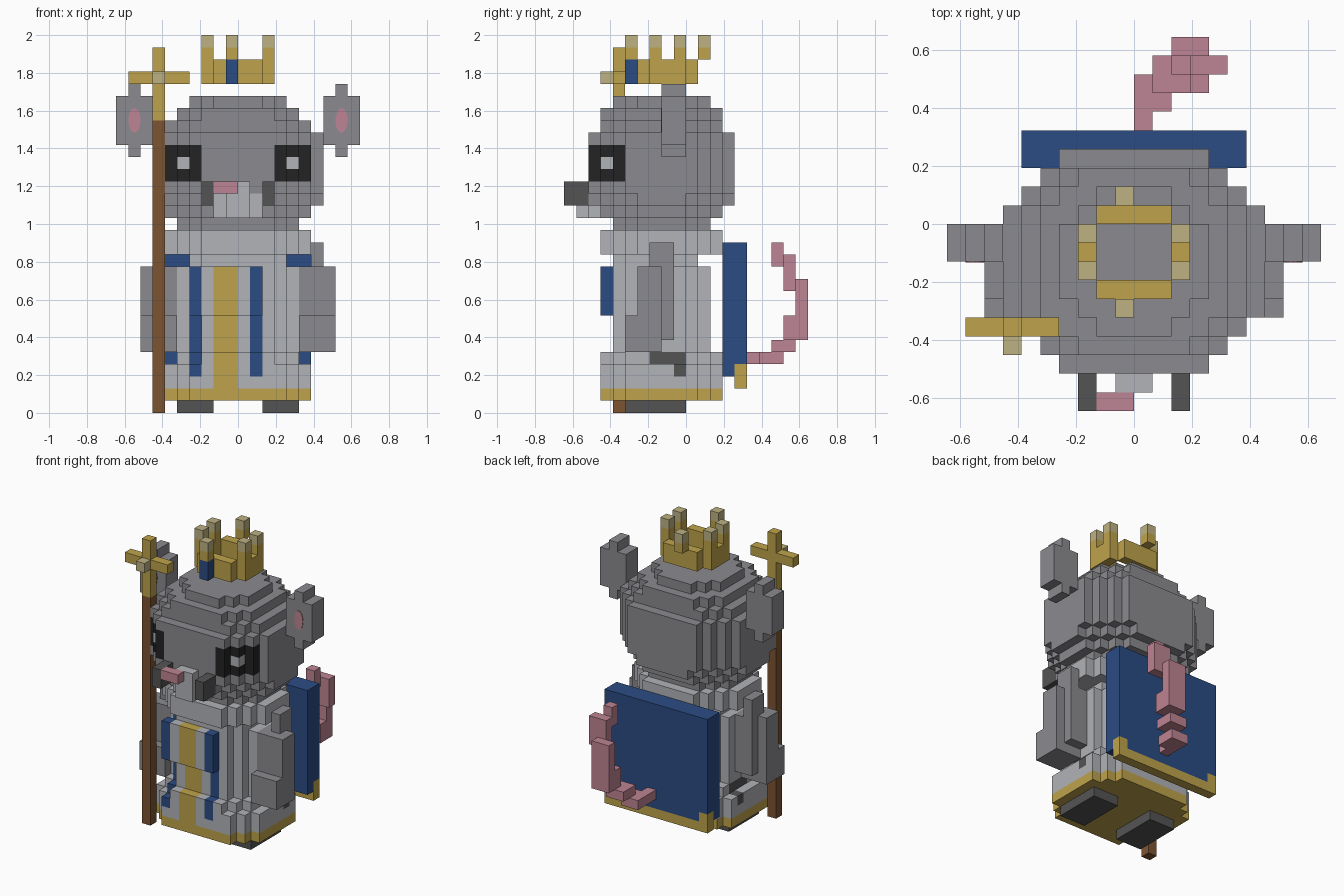
import bpy, bmesh
from mathutils import Vector, Matrix

cube = bpy.data.objects.get("Cube")
if cube:
    bpy.data.objects.remove(cube, do_unlink=True)

V = 2 / 31  # edge of one block


def lin(c):
    c /= 255
    return c / 12.92 if c < 0.04045 else ((c + 0.055) / 1.055) ** 2.4


COLOURS = {
    "grey fur": (139, 138, 143), "pale cloth": (178, 179, 184),
    "royal blue": (43, 76, 132), "gold": (191, 163, 76),
    "pale gold": (190, 178, 130), "pink skin": (190, 132, 147),
    "dark grey": (84, 84, 85), "black": (35, 35, 35), "brown wood": (125, 84, 48),
}
MATS = {}
for name, rgb in COLOURS.items():
    m = bpy.data.materials.new(name)
    m.use_nodes = True
    col = (*[lin(c) for c in rgb], 1)
    m.diffuse_color = col
    bsdf = m.node_tree.nodes["Principled BSDF"]
    bsdf.inputs["Base Color"].default_value = col
    bsdf.inputs["Roughness"].default_value = 0.8
    MATS[name] = m
NAMES = list(MATS)

grid = {}  # block position -> (part, colour)


def box(part, colour, x, y, z, mirror=False):
    """Fill a range of blocks, on both sides if mirrored."""
    for i in range(*x):
        for j in range(*y):
            for k in range(*z):
                grid[i, j, k] = (part, colour)
                if mirror:
                    grid[-1 - i, j, k] = (part, colour)


def slab(part, colour, half, y, z, cut):
    """Layer centred on x = 0 with stepped corners."""
    for i in range(-half, half):
        for j in range(*y):
            if min(i + half, half - 1 - i) + min(j - y[0], y[1] - 1 - j) >= cut:
                box(part, colour, (i, i + 1), (j, j + 1), z)


def paint(colour, x, y, z, mirror=False):
    """Recolour blocks that already exist."""
    for i in range(*x):
        for j in range(*y):
            for k in range(*z):
                for p in [(i, j, k)] + ([(-1 - i, j, k)] if mirror else []):
                    if p in grid:
                        grid[p] = (grid[p][0], colour)


# robe: gold hem, flared skirt, slim middle, waist gap and collar
slab("robe", "gold", 6, (-7, 3), (1, 2), 2)
slab("robe", "pale cloth", 6, (-7, 3), (2, 4), 2)
slab("robe", "pale cloth", 5, (-7, 3), (4, 5), 2)
slab("robe", "pale cloth", 5, (-6, 2), (5, 12), 2)
slab("robe", "pale cloth", 4, (-6, 1), (12, 13), 1)
slab("robe", "pale cloth", 6, (-7, 3), (13, 15), 3)
# stole bands down the front
box("robe", "pale cloth", (-4, 2), (-7, -6), (8, 12))
paint("royal blue", (-4, -3), (-7, -4), (3, 12))
paint("royal blue", (1, 2), (-7, -4), (3, 12))
paint("gold", (-2, 0), (-7, -4), (2, 12))
# dark side slits
paint("dark grey", (4, 5), (-3, 0), (4, 5), True)
paint("dark grey", (5, 6), (-1, 0), (3, 4), True)

# feet
box("feet", "dark grey", (2, 5), (-5, 0), (0, 1), True)

# arms
box("arms", "grey fur", (6, 7), (-3, -1), (12, 14), True)
box("arms", "grey fur", (5, 7), (-4, -1), (8, 12), True)
box("arms", "grey fur", (7, 8), (-4, -2), (8, 12), True)
box("arms", "grey fur", (5, 8), (-5, -2), (5, 8), True)
box("arms", "grey fur", (5, 7), (-2, -1), (6, 8), True)

# head
for half, y, z, cut in [(5, (-6, 2), (15, 16), 2), (6, (-7, 3), (16, 17), 3),
                        (7, (-8, 4), (17, 18), 4), (7, (-8, 4), (18, 23), 3),
                        (6, (-7, 3), (23, 24), 2), (5, (-7, 3), (24, 25), 2),
                        (4, (-6, 2), (25, 26), 2)]:
    slab("head", "grey fur", half, y, z, cut)

# eyes wrapping the head corners
for n in range(3):
    box("eyes", "black", (3 + n, 4 + n), (-8 + n, -7 + n), (19, 22), True)
box("eyes", "pale cloth", (4, 5), (-7, -6), (20, 21), True)

# muzzle, cheeks and nose
box("muzzle", "pale cloth", (-2, 2), (-8, -7), (16, 18))
box("muzzle", "pale cloth", (-1, 1), (-9, -8), (16, 19))
box("cheeks", "dark grey", (2, 3), (-10, -8), (17, 19), True)
box("nose", "pink skin", (-2, 0), (-10, -9), (18, 19))

# ears
box("ears", "grey fur", (7, 10), (-2, 0), (22, 26), True)
box("ears", "grey fur", (8, 9), (-2, 0), (21, 27), True)

# crown: band, spikes with pale tips, front jewel
box("crown", "gold", (-2, 2), (-4, -3), (27, 29))
box("crown", "gold", (-2, 2), (0, 1), (27, 29))
box("crown", "gold", (2, 3), (-3, 0), (27, 29), True)
for x, y in [(-3, -3), (-3, -1), (2, -3), (2, -1), (-1, -5), (-1, 1)]:
    box("crown", "gold", (x, x + 1), (y, y + 1), (29, 30))
    box("crown", "pale gold", (x, x + 1), (y, y + 1), (30, 31))
box("crown", "royal blue", (-1, 0), (-5, -4), (27, 29))

# staff with cross top
box("staff", "brown wood", (-7, -6), (-6, -5), (0, 24))
box("staff", "gold", (-7, -6), (-6, -5), (24, 30))
box("staff", "gold", (-9, -4), (-6, -5), (27, 28))
box("staff", "pale gold", (-7, -6), (-7, -6), (27, 28))
box("staff", "pale gold", (-7, -6), (-7, -6 + 0), (27, 28))

# cape with gold trim
box("cape", "royal blue", (-6, 6), (3, 5), (3, 14))
box("cape", "gold", (-6, 6), (4, 5), (2, 3))
box("cape", "gold", (5, 6), (4, 5), (3, 4), True)

# tail curling up behind the cape
for x, y, z in [((0, 1), (5, 7), (4, 5)), ((0, 2), (6, 8), (4, 5)),
                ((1, 3), (7, 9), (5, 6)), ((2, 3), (8, 9), (6, 7)),
                ((2, 4), (9, 10), (6, 11)), ((2, 4), (8, 9), (6, 8)),
                ((3, 5), (8, 9), (10, 13)), ((3, 4), (7, 8), (12, 14))]:
    box("tail", "pink skin", x, y, z)

# turn each part's blocks into a mesh of outer faces
DIRS = [(a, s) for a in range(3) for s in (0, 1)]
for part in sorted({p for p, _ in grid.values()}):
    used = sorted({c for p, c in grid.values() if p == part}, key=NAMES.index)
    bm = bmesh.new()
    verts = {}
    for cell, (p, colour) in grid.items():
        if p != part:
            continue
        for a, s in DIRS:
            near = list(cell)
            near[a] += 2 * s - 1
            if tuple(near) in grid:
                continue
            b, c = (a + 1) % 3, (a + 2) % 3
            loop = []
            for u, w in ((0, 0), (1, 0), (1, 1), (0, 1)):
                q = list(cell)
                q[a] += s
                q[b] += u
                q[c] += w
                q = tuple(q)
                if q not in verts:
                    verts[q] = bm.verts.new(Vector(q) * V)
                loop.append(verts[q])
            f = bm.faces.new(loop if s else loop[::-1])
            f.material_index = used.index(colour)
    bmesh.ops.dissolve_limit(bm, angle_limit=0.01, verts=bm.verts[:],
                             edges=bm.edges[:], delimit={'MATERIAL'})
    mesh = bpy.data.meshes.new(part)
    bm.to_mesh(mesh)
    bm.free()
    for c in used:
        mesh.materials.append(MATS[c])
    bpy.context.collection.objects.link(bpy.data.objects.new(part, mesh))

# oval inner ears
for side, label in ((1, "left"), (-1, "right")):
    bm = bmesh.new()
    place = (Matrix.Translation((side * 8.5 * V, -2 * V, 24 * V))
             @ Matrix.Diagonal((0.5 * V, 1, V, 1)) @ Matrix.Rotation(1.5707963, 4, 'X'))
    bmesh.ops.create_cone(bm, cap_ends=True, segments=20, radius1=1, radius2=1,
                          depth=0.008, matrix=place)
    mesh = bpy.data.meshes.new(label + "_inner_ear")
    bm.to_mesh(mesh)
    bm.free()
    mesh.materials.append(MATS["pink skin"])
    bpy.context.collection.objects.link(bpy.data.objects.new(mesh.name, mesh))
